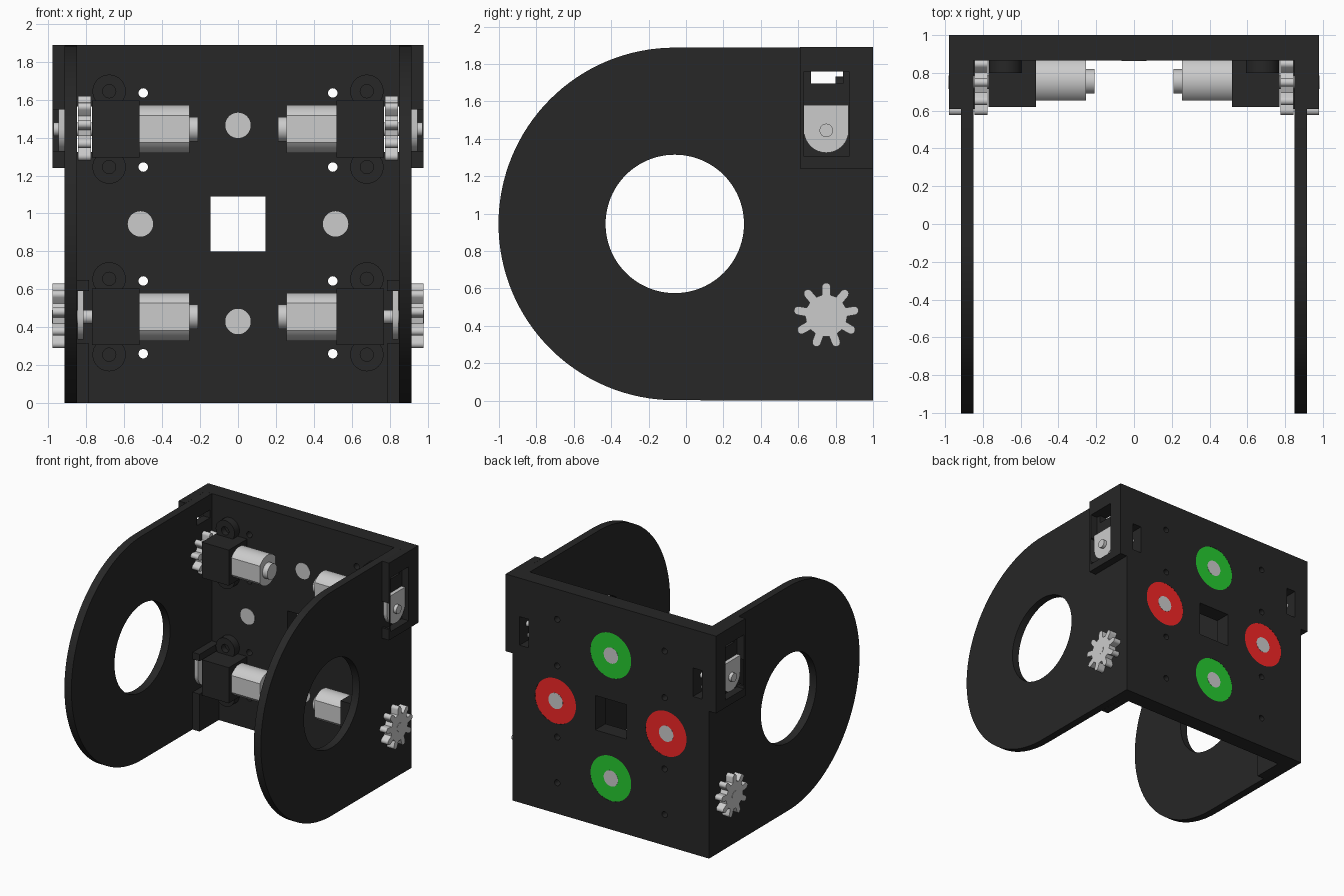
import bpy, bmesh, math
from mathutils import Matrix

if "Cube" in bpy.data.objects:
    bpy.data.objects.remove(bpy.data.objects["Cube"])


def material(name, rgb):
    m = bpy.data.materials.new(name)
    m.diffuse_color = (*rgb, 1)
    m.use_nodes = True
    m.node_tree.nodes["Principled BSDF"].inputs["Base Color"].default_value = m.diffuse_color
    return m


BLACK = material("black_plastic", (0.02, 0.02, 0.02))
RED = material("red_ring", (0.9, 0.02, 0.02))
GREEN = material("green_ring", (0.02, 0.6, 0.03))


def finish(name, bm, mat=None, smooth=True):
    bmesh.ops.recalc_face_normals(bm, faces=bm.faces)
    me = bpy.data.meshes.new(name)
    bm.to_mesh(me)
    bm.free()
    ob = bpy.data.objects.new(name, me)
    bpy.context.collection.objects.link(ob)
    if mat:
        me.materials.append(mat)
    if smooth:
        shade(ob)
    return ob


def activate(ob):
    bpy.ops.object.select_all(action='DESELECT')
    ob.select_set(True)
    bpy.context.view_layer.objects.active = ob


def shade(ob):
    activate(ob)
    bpy.ops.object.shade_smooth_by_angle(angle=math.radians(30))


def box(name, x, y, z, mat=None):
    bm = bmesh.new()
    bmesh.ops.create_cube(bm, size=1)
    for v in bm.verts:
        for i, r in enumerate((x, y, z)):
            v.co[i] = r[0] if v.co[i] < 0 else r[1]
    return finish(name, bm, mat, False)


def prism(name, pts, x0, x1, mat=None):
    """Extrude a (y, z) outline along x."""
    bm = bmesh.new()
    f = bm.faces.new([bm.verts.new((x0, y, z)) for y, z in pts])
    g = bmesh.ops.extrude_face_region(bm, geom=[f])["geom"]
    for v in g:
        if isinstance(v, bmesh.types.BMVert):
            v.co.x = x1
    return finish(name, bm, mat)


def rod(name, axis, a, b, c, r, mat=None, seg=48):
    """Cylinder along x or y from a to b; c holds the other two coordinates."""
    bm = bmesh.new()
    bmesh.ops.create_cone(bm, cap_ends=True, segments=seg, radius1=r, radius2=r, depth=abs(b - a))
    m = (a + b) / 2
    if axis == 'x':
        mx = Matrix.Translation((m, c[0], c[1])) @ Matrix.Rotation(math.pi / 2, 4, 'Y')
    else:
        mx = Matrix.Translation((c[0], m, c[1])) @ Matrix.Rotation(math.pi / 2, 4, 'X')
    bmesh.ops.transform(bm, matrix=mx, verts=bm.verts)
    return finish(name, bm, mat)


def cut(ob, *cutters):
    activate(ob)
    for c in cutters:
        mod = ob.modifiers.new("cut", 'BOOLEAN')
        mod.operation, mod.solver, mod.object = 'DIFFERENCE', 'EXACT', c
        bpy.ops.object.modifier_apply(modifier=mod.name)
        bpy.data.objects.remove(c)
    shade(ob)


def arc(cy, cz, r, a0, a1, n):
    return [(cy + r * math.cos(math.radians(a0 + (a1 - a0) * i / n)),
             cz + r * math.sin(math.radians(a0 + (a1 - a0) * i / n))) for i in range(n + 1)]


def gear(name, x0, x1, cz):
    """Nine round-tipped teeth around a hub."""
    pts = []
    for k in range(9):
        a = 90 + 40 * k
        t = math.radians(a)
        for off in (-12, 12):
            if off == 12:
                pts += arc(0.75 + 0.152 * math.cos(t), cz + 0.152 * math.sin(t), 0.023, a - 90, a + 90, 8)
            b = math.radians(a + off)
            pts.append((0.75 + 0.112 * math.cos(b), cz + 0.112 * math.sin(b)))
    return prism(name, pts, x0, x1)


TOP, MID, LOW, UP = 1.89, 0.945, 0.455, 1.445

# back plate with its openings and sensor-style ring inserts
back = box("back_plate", (-0.915, 0.915), (0.865, 1), (0, TOP), BLACK)
discs = [(0, 1.465, GREEN), (0, 0.43, GREEN), (-0.515, MID, RED), (0.515, MID, RED)]
cutters = [box("cutter", (-0.145, 0.145), (0.8, 1.1), (0.80, 1.09))]
for s in (-1, 1):
    cutters += [rod("cutter", 'y', 0.8, 1.1, (s * 0.5, z), 0.025, seg=24) for z in (1.636, 1.245, 0.644, 0.26)]
    cutters.append(box("cutter", sorted((s * 0.765, s * 0.85)), (0.8, 1.1), (UP - 0.12, UP + 0.12)))
cutters += [rod("cutter", 'y', 0.97, 1.1, (x, z), 0.19) for x, z, _ in discs]
cut(back, *cutters)
for x, z, m in discs:
    ring = rod("colour_ring", 'y', 0.969, 0.999, (x, z), 0.19, m)
    cut(ring, rod("cutter", 'y', 0.9, 1.1, (x, z), 0.066))
    rod("magnet_disc", 'y', 0.862, 1.0, (x, z), 0.067)

hub_outline = lambda cz: [(0.87, cz + 0.135), (0.63, cz + 0.135)] + arc(0.75, cz, 0.12, 180, 360, 16)

for s in (-1, 1):
    # D-shaped side plate with round opening and wire window
    outline = [(1, 0), (1, TOP)] + arc(-0.06, MID, 0.9425, 90, 270, 64)
    side = prism("side_plate", outline, s * 0.85, s * 0.915, BLACK)
    cut(side, rod("cutter", 'x', 0.7 * s, 1.1 * s, (-0.06, MID), 0.37, seg=96),
        box("cutter", sorted((s * 0.7, s * 1.1)), (0.667, 0.839), (1.695, 1.76)))

    # bearing blocks: outside at the top, inside at the bottom
    upper = box("upper_bearing_block", sorted((s * 0.914, s * 0.98)), (0.61, 1), (1.24, TOP), BLACK)
    cut(upper, box("cutter", sorted((s * 0.9, s * 1.1)), (0.63, 0.872), (1.305, 1.76)),
        box("cutter", sorted((s * 0.9, s * 0.978)), (0.5, 0.7), (1.33, 1.55)))
    lower = box("lower_bearing_block", sorted((s * 0.785, s * 0.851)), (0.61, 0.87), (0, 0.65), BLACK)
    cut(lower, box("cutter", sorted((s * 0.7, s * 0.849)), (0.5, 0.86), (0.315, 0.592)))

    # bearing hubs and gears swap sides between the two rows
    prism("upper_hub", hub_outline(UP), s * 0.915, s * 0.947)
    prism("lower_hub", hub_outline(LOW), s * 0.816, s * 0.848)
    gear("upper_gear", s * 0.775, s * 0.845, UP)
    gear("lower_gear", s * 0.914, s * 0.98, LOW)

    for cz in (LOW, UP):
        rod("drive_shaft", 'x', s * 0.76, s * (0.974 if cz == UP else 0.982), (0.75, cz), 0.036, seg=24)
        # motor can: round with flat front and back
        a = math.degrees(math.asin(0.105 / 0.127))
        can = arc(0.76, cz, 0.127, a - 90 + 90 - 2 * a + 90, 90 + a - 90 + 90 - 90 + 0, 1)
        can = arc(0.76, cz, 0.127, 90 - a, 90 + a, 14) + arc(0.76, cz, 0.127, 270 - a, 270 + a, 14)
        prism("motor_can", can, s * 0.255, s * 0.525)
        rod("motor_end_cap", 'x', s * 0.21, s * 0.26, (0.755, cz), 0.065, seg=32)
        # gearbox bracket with round screw ears
        box("gearbox_bracket", sorted((s * 0.52, s * 0.77)), (0.62, 0.87), (cz - 0.15, cz + 0.15), BLACK)
        for d in (-1, 1):
            ear = rod("bracket_ear", 'y', 0.80, 0.868, (s * 0.68, cz + d * 0.2), 0.088, BLACK, 32)
            cut(ear, rod("cutter", 'y', 0.7, 0.85, (s * 0.68, cz + d * 0.2), 0.035, seg=20))
